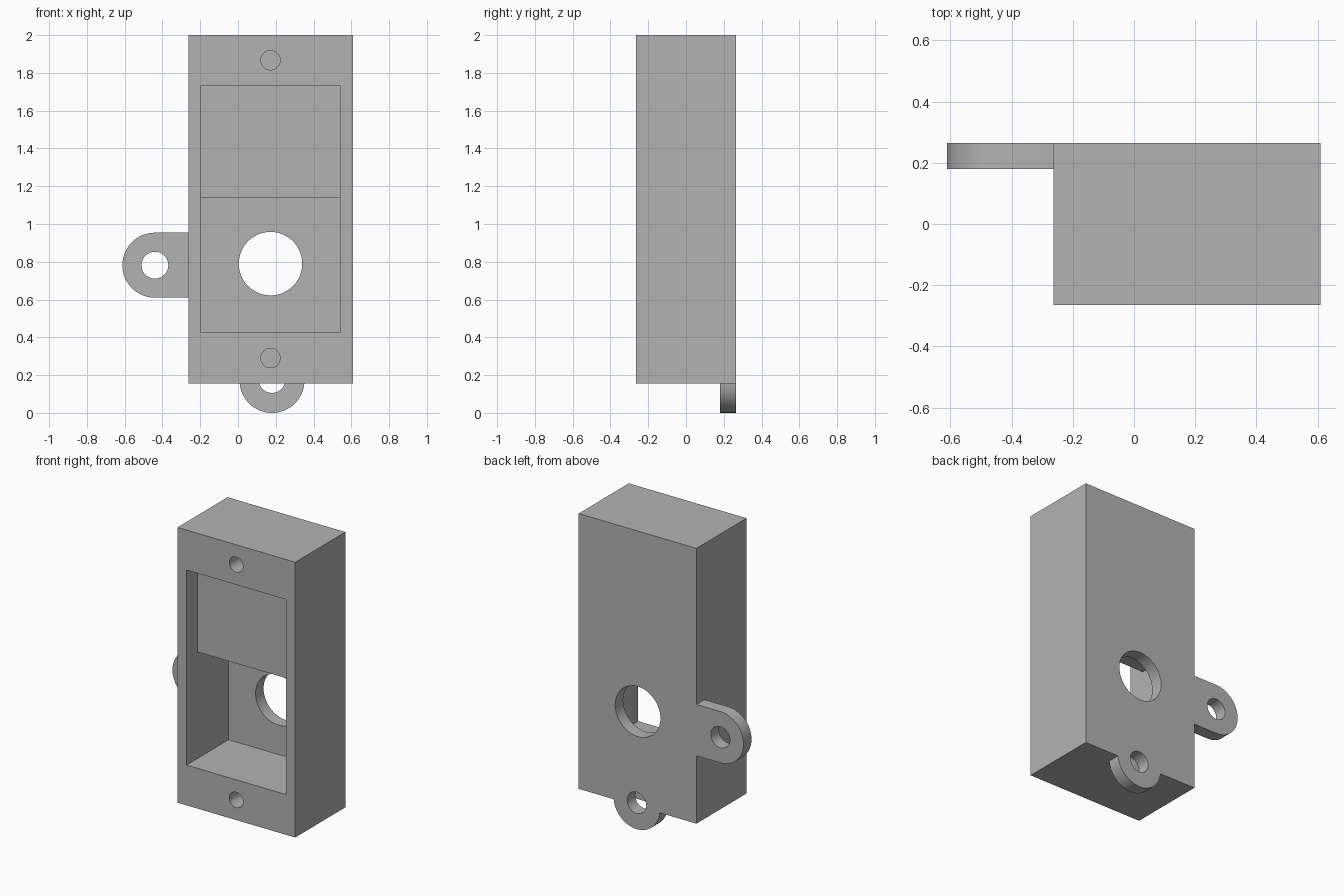
import bpy
import bmesh
import math
from mathutils import Matrix

FRONT, BACK = -0.265, 0.265
WALL = 0.085                      # rear wall and lug thickness
INNER = BACK - WALL
MID_X = 0.172
LUG_R, LUG_HOLE_R = 0.172, 0.071
SIDE_LUG = (-0.44, 0.782)         # lug centres as (x, z)
FOOT_LUG = (0.18, 0.172)

cube = bpy.data.objects.get("Cube")
if cube:
    bpy.data.objects.remove(cube, do_unlink=True)

grey = bpy.data.materials.new("plain_grey")
grey.use_nodes = True
colour = (0.45, 0.45, 0.45, 1)
grey.diffuse_color = colour
grey.node_tree.nodes["Principled BSDF"].inputs["Base Color"].default_value = colour


def finish(name, bm):
    bmesh.ops.recalc_face_normals(bm, faces=bm.faces)
    mesh = bpy.data.meshes.new(name)
    bm.to_mesh(mesh)
    bm.free()
    mesh.materials.append(grey)
    obj = bpy.data.objects.new(name, mesh)
    bpy.context.collection.objects.link(obj)
    return obj


def prism(name, outline, y0, y1):
    """Extrude an (x, z) outline from y0 to y1."""
    bm = bmesh.new()
    face = bm.faces.new([bm.verts.new((x, y0, z)) for x, z in outline])
    new = bmesh.ops.extrude_face_region(bm, geom=[face])["geom"]
    verts = [v for v in new if isinstance(v, bmesh.types.BMVert)]
    bmesh.ops.translate(bm, verts=verts, vec=(0, y1 - y0, 0))
    return finish(name, bm)


def box(name, x0, x1, y0, y1, z0, z1):
    return prism(name, [(x0, z0), (x1, z0), (x1, z1), (x0, z1)], y0, y1)


def arc(centre, radius, start, end, steps):
    angles = [math.radians(start + (end - start) * i / steps) for i in range(steps + 1)]
    return [(centre[0] + radius * math.cos(a), centre[1] + radius * math.sin(a))
            for a in angles]


def rod(name, centre, radius, y0, y1):
    return prism(name, arc(centre, radius, 0, 360, 48)[:-1], y0, y1)


def combine(target, tool, operation):
    mod = target.modifiers.new("boolean", "BOOLEAN")
    mod.operation = operation
    mod.solver = "EXACT"
    mod.object = tool
    bpy.context.view_layer.objects.active = target
    bpy.ops.object.modifier_apply(modifier=mod.name)
    bpy.data.objects.remove(tool, do_unlink=True)


# Main housing block
housing = box("housing", -0.263, 0.61, FRONT, BACK, 0.155, 2.0)

# Mounting lugs, rounded at the free end and running into the block
side = arc(SIDE_LUG, LUG_R, 90, 270, 32)
side += [(-0.15, side[-1][1]), (-0.15, side[0][1])]
combine(housing, prism("side_lug", side, INNER, BACK), "UNION")
foot = arc(FOOT_LUG, LUG_R, 180, 360, 32)
foot += [(foot[-1][0], 0.3), (foot[0][0], 0.3)]
combine(housing, prism("foot_lug", foot, INNER, BACK), "UNION")

# Shallow front recess with a deep pocket in its lower part
combine(housing, box("recess", -0.196, 0.54, FRONT - 0.1, -0.151, 0.425, 1.732), "DIFFERENCE")
combine(housing, box("pocket", -0.196, 0.54, FRONT - 0.05, INNER, 0.425, 1.14), "DIFFERENCE")

# Round opening through the rear wall
combine(housing, rod("opening", (MID_X, 0.79), 0.168, 0.1, BACK + 0.1), "DIFFERENCE")

# Blind screw holes above and below the recess
for z in (0.29, 1.867):
    combine(housing, rod("screw_hole", (MID_X, z), 0.051, FRONT - 0.1, 0.1), "DIFFERENCE")

# Lug holes, as deep as the lugs
for centre in (SIDE_LUG, (FOOT_LUG[0], 0.177)):
    combine(housing, rod("lug_hole", centre, LUG_HOLE_R, INNER, BACK + 0.1), "DIFFERENCE")

bpy.ops.object.select_all(action="DESELECT")
housing.select_set(True)
bpy.context.view_layer.objects.active = housing
bpy.ops.object.shade_smooth_by_angle(angle=math.radians(30))
